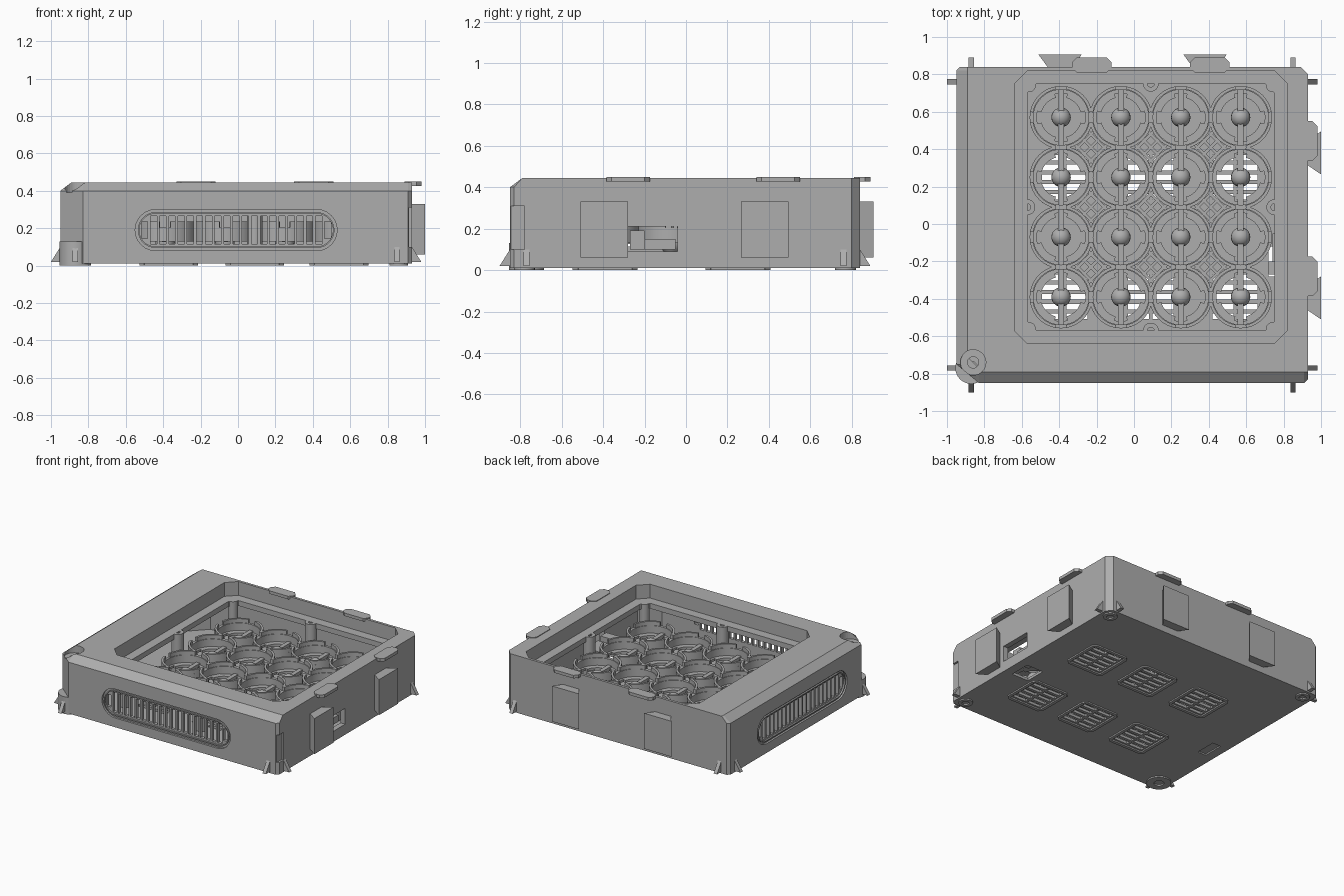
import bpy, bmesh, math
from mathutils import Matrix, Vector

if "Cube" in bpy.data.objects:
    bpy.data.objects.remove(bpy.data.objects["Cube"], do_unlink=True)

grey = bpy.data.materials.new("plain grey")
grey.use_nodes = True
grey.diffuse_color = (0.42, 0.42, 0.42, 1)
grey.node_tree.nodes["Principled BSDF"].inputs["Base Color"].default_value = grey.diffuse_color


def finish(bm, name, smooth=False):
    bmesh.ops.recalc_face_normals(bm, faces=bm.faces[:])
    me = bpy.data.meshes.new(name)
    bm.to_mesh(me)
    bm.free()
    me.materials.append(grey)
    ob = bpy.data.objects.new(name, me)
    bpy.context.collection.objects.link(ob)
    if smooth:
        bpy.ops.object.select_all(action='DESELECT')
        ob.select_set(True)
        bpy.context.view_layer.objects.active = ob
        bpy.ops.object.shade_smooth_by_angle(angle=math.radians(35))
    return ob


def box(bm, x0, x1, y0, y1, z0, z1, rot=0):
    c = Vector((x0 + x1, y0 + y1, z0 + z1)) / 2
    m = Matrix.Translation(c) @ Matrix.Rotation(rot, 4, 'Z') @ Matrix.Diagonal((x1 - x0, y1 - y0, z1 - z0, 1))
    bmesh.ops.create_cube(bm, size=1, matrix=m)


def loft(bm, loops):
    rings = [[bm.verts.new(p) for p in loop] for loop in loops]
    n = len(rings[0])
    for a, b in zip(rings, rings[1:]):
        for i in range(n):
            bm.faces.new((a[i], a[(i + 1) % n], b[(i + 1) % n], b[i]))
    bm.faces.new(rings[0][::-1])
    bm.faces.new(rings[-1])


def prism(bm, pts, z0, z1):
    loft(bm, [[(x, y, z) for x, y in pts] for z in (z0, z1)])


def arc(bm, r0, r1, z0, z1, start=0, sweep=math.tau, steps=40, at=(0, 0)):
    """Tube of rectangular section, whole or part of a turn."""
    full = sweep > 6.28
    rows = []
    for i in range(steps if full else steps + 1):
        a = start + sweep * i / steps
        rows.append([bm.verts.new((at[0] + r * math.cos(a), at[1] + r * math.sin(a), z))
                     for r, z in ((r0, z0), (r1, z0), (r1, z1), (r0, z1))])
    pairs = list(zip(rows, rows[1:])) + ([(rows[-1], rows[0])] if full else [])
    for a, b in pairs:
        for k in range(4):
            bm.faces.new((a[k], a[(k + 1) % 4], b[(k + 1) % 4], b[k]))
    if not full:
        bm.faces.new(rows[0])
        bm.faces.new(rows[-1])


def disc(cx, cy, r, n=32):
    return [(cx + r * math.cos(math.tau * i / n), cy + r * math.sin(math.tau * i / n)) for i in range(n)]


def octagon(x0, x1, y0, y1, c):
    return [(x0 + c, y0), (x1 - c, y0), (x1, y0 + c), (x1, y1 - c),
            (x1 - c, y1), (x0 + c, y1), (x0, y1 - c), (x0, y0 + c)]


def cut(target, bm):
    tool = finish(bm, "cutter")
    tool.hide_render = True
    mod = target.modifiers.new("cut", 'BOOLEAN')
    mod.operation, mod.solver, mod.object = 'DIFFERENCE', 'EXACT', tool
    bpy.context.view_layer.update()
    me = bpy.data.meshes.new_from_object(target.evaluated_get(bpy.context.evaluated_depsgraph_get()))
    target.modifiers.clear()
    target.data = me
    bpy.data.objects.remove(tool, do_unlink=True)


# Shell: cut corners, sloped front and left top edges
bm = bmesh.new()
base = [(-.83, -.85), (.91, -.85), (.93, -.83), (.93, .80), (.89, .84), (-.93, .84), (-.95, .82), (-.95, -.75)]
top = [(max(x, -.89), max(y, -.79)) for x, y in base]
loft(bm, [[(x, y, .01) for x, y in base], [(x, y, .40) for x, y in base], [(x, y, .445) for x, y in top]])
shell = finish(bm, "shell")

# Cavity, stepped top opening
for pts, z0, z1 in ((octagon(-.91, .89, -.81, .80, .12), .03, .30),
                    (octagon(-.57, .75, -.57, .75, .05), .2, .40),
                    (octagon(-.64, .82, -.64, .82, .07), .34, .5),
                    (disc(-.86, -.74, .068), .39, .5),
                    (disc(-.86, -.74, .03), .2, .5)):
    bm = bmesh.new()
    prism(bm, pts, z0, z1)
    cut(shell, bm)


# Side grilles: rounded recess with a row of slots
def stadium(half, r):
    pts = []
    for side in (1, -1):
        for i in range(13):
            a = math.pi * (i / 12 - .5) + (0 if side > 0 else math.pi)
            pts.append((side * (half - r) + r * math.cos(a), r * math.sin(a)))
    return pts


front_place = Matrix.Translation((-.01, -.85, .19)) @ Matrix.Rotation(math.pi / 2, 4, 'X')
left_place = Matrix.Translation((-.95, -.04, .19)) @ Matrix.Rotation(-math.pi / 2, 4, 'Z') @ Matrix.Rotation(math.pi / 2, 4, 'X')
for place in (front_place, left_place):
    bm = bmesh.new()
    prism(bm, stadium(.54, .11), -.015, .05)
    bm.transform(place)
    cut(shell, bm)
    bm = bmesh.new()
    for i in range(-10, 11):
        h = .045 if abs(i) == 10 else .075
        box(bm, i * .049 - .017, i * .049 + .017, -h, h, -.08, .02)
    bm.transform(place)
    cut(shell, bm)
    bm = bmesh.new()
    arc(bm, .088, .096, 0, .012, -math.pi / 2, math.pi, 14, (.43, 0))
    arc(bm, .088, .096, 0, .012, math.pi / 2, math.pi, 14, (-.43, 0))
    for s in (1, -1):
        box(bm, -.43, .43, s * .092 - .004, s * .092 + .004, 0, .012)
    bm.transform(place @ Matrix.Translation((0, 0, -.015)))
    finish(bm, "grille_rim")

# Cable openings and the front corner notch
bm = bmesh.new()
box(bm, .85, 1, -.29, -.04, .09, .21)
box(bm, .72, .86, -.28, -.12, -.05, .06)
box(bm, -.88, -.81, -.28, -.12, -.05, .02)
box(bm, .915, 1, -.9, -.78, .10, .31)
cut(shell, bm)

# Floor vents with raised rims
vents = [(x, y) for x in (-.37, .09, .54) for y in (.25, -.39)]
bm = bmesh.new()
for x, y in vents:
    for k in range(-2, 3):
        for s in (-1, 1):
            box(bm, x + s * .065 - .056, x + s * .065 + .056, y + k * .052 - .015, y + k * .052 + .015, -.05, .06)
cut(shell, bm)
bm = bmesh.new()
for x, y in vents:
    for s in (-1, 1):
        box(bm, x - .13, x + .13, y + s * .145 - .012, y + s * .145 + .012, 0, .015)
        box(bm, x + s * .145 - .012, x + s * .145 + .012, y - .13, y + .13, 0, .015)
        for t in (-1, 1):
            box(bm, x + s * .137 - .018, x + s * .137 + .018, y + t * .137 - .01, y + t * .137 + .01, 0, .015, -s * t * math.pi / 4)
finish(bm, "floor_vent_rims")

# Connector inside the cable opening
bm = bmesh.new()
box(bm, .72, .86, -.27, -.20, .10, .19)
box(bm, .74, .88, -.20, -.05, .10, .15)
finish(bm, "cable_connector")

# Ring holder cell, repeated on a four by four grid
bm = bmesh.new()
arc(bm, .148, .168, .13, .205)
for k in range(4):
    arc(bm, .152, .168, .205, .235, math.radians(90 * k + 10), math.radians(70), 10)
    arc(bm, .108, .149, .13, .148, math.radians(90 * k + 15), math.radians(60), 10)
arc(bm, .130, .149, .13, .148)
box(bm, -.016, .016, -.15, .15, .125, .16)
bmesh.ops.create_uvsphere(bm, u_segments=20, v_segments=10, radius=.052, matrix=Matrix.Translation((0, 0, .125)))
cell = finish(bm, "ring_holder", True)
grid = [-.39, -.07, .25, .57]
for x in grid:
    for y in grid:
        ob = cell if (x, y) == (grid[0], grid[0]) else cell.copy()
        if ob != cell:
            bpy.context.collection.objects.link(ob)
        ob.location = (x, y, 0)

# Crossed lattice between the rings
bm = bmesh.new()
for x in (-.23, .09, .41):
    for y in (-.23, .09, .41):
        for d in (-.035, 0, .035):
            for s in (-1, 1):
                cx, cy = x + d, y - s * d
                box(bm, cx - .08, cx + .08, cy - .008, cy + .008, .13, .15, s * math.pi / 4)
finish(bm, "lattice")

# Posts at the edges of the opening
bm = bmesh.new()
for x, y in ((.09, .75), (.09, -.57), (-.57, .09), (.75, .09)):
    arc(bm, .018, .042, .03, .34, steps=24, at=(x, y))
for x in (-.56, .74):
    for y in (-.56, .74):
        prism(bm, disc(x, y, .035, 20), .03, .34)
finish(bm, "posts", True)

# Dovetail blocks and top lips on the right and back sides
bm = bmesh.new()
for c in (-.395, .38):
    prism(bm, [(.92, c - .06), (1, c - .115), (1, c + .115), (.92, c + .06)], .06, .33)
    prism(bm, [(c + .06, .83), (c + .115, .905), (c - .115, .905), (c - .06, .83)], .06, .33)
finish(bm, "dovetail_blocks")
bm = bmesh.new()
for c in (-.28, .445):
    prism(bm, octagon(.89, .98, c - .105, c + .105, .025), .427, .45)
for c in (-.225, .405):
    prism(bm, octagon(c - .105, c + .105, .81, .89, .025), .427, .45)
finish(bm, "top_lips")

# Wedge pins low on every side
bm = bmesh.new()
for x in (-.87, .85):
    for y, s in ((-.85, -1), (.84, 1)):
        loft(bm, [[(x + w, y - s * .01, .02), (x + w, y + s * .05, .02), (x + w, y, .10), (x + w, y - s * .01, .10)] for w in (-.014, .014)])
for y in (-.77, .76):
    for x, s in ((-.95, -1), (.93, 1)):
        loft(bm, [[(x - s * .01, y + w, .02), (x + s * .05, y + w, .02), (x, y + w, .10), (x - s * .01, y + w, .10)] for w in (-.014, .014)])
finish(bm, "wedge_pins")

# Ring feet and the front corner eyelet
bm = bmesh.new()
for x, y in ((.86, .77), (.86, -.78), (-.87, .77)):
    arc(bm, .025, .05, 0, .03, steps=24, at=(x, y))
arc(bm, .035, .085, 0, .13, steps=32, at=(-.87, -.77))
finish(bm, "ring_feet", True)
